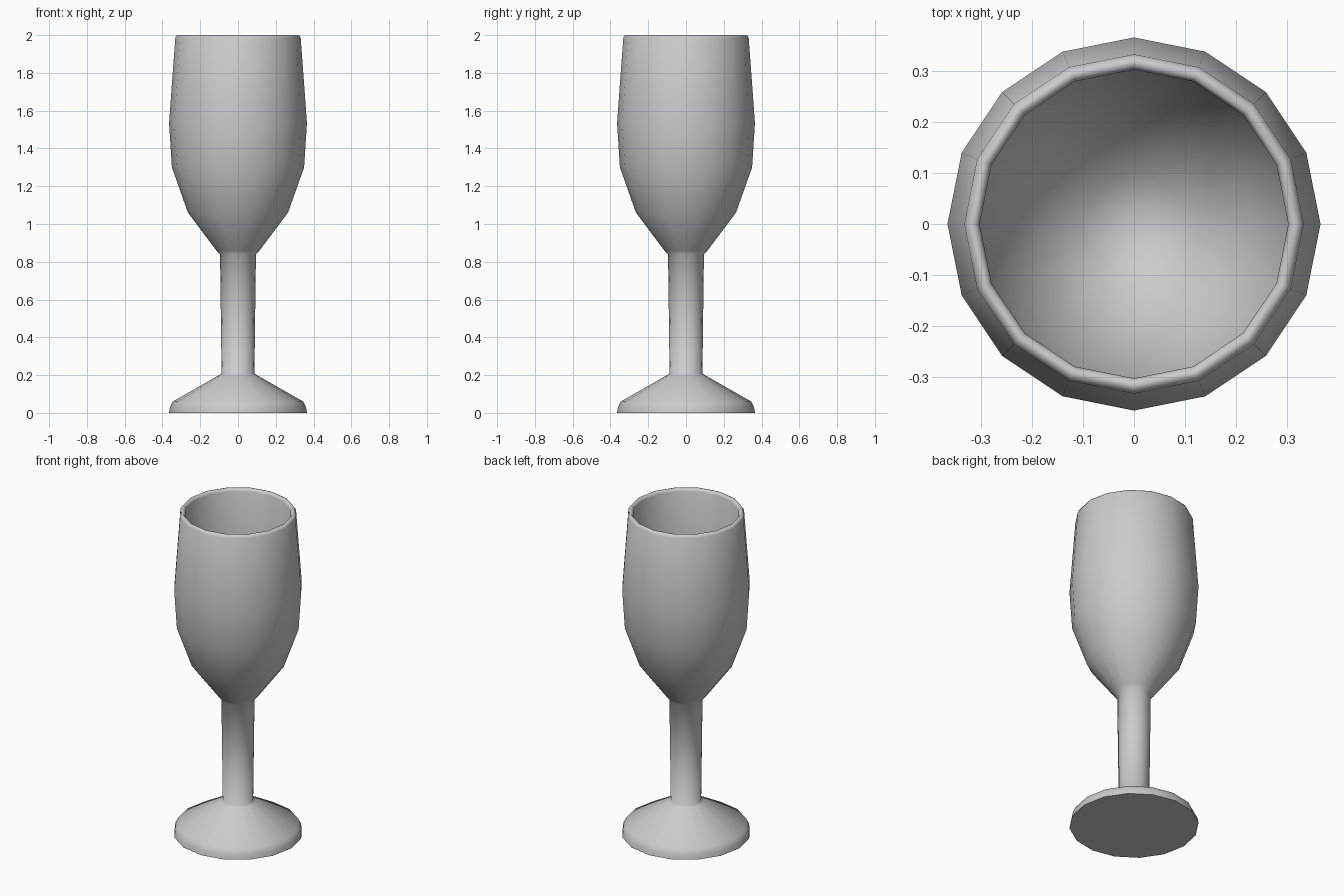
import bpy, bmesh, math

if "Cube" in bpy.data.objects:
    bpy.data.objects.remove(bpy.data.objects["Cube"])

SIDES = 16

def lathe(name, profile):
    """Revolve (radius, z) points about z; a zero radius becomes a single pole."""
    bm = bmesh.new()
    rings = []
    for r, z in profile:
        if r == 0:
            rings.append([bm.verts.new((0, 0, z))] * SIDES)
        else:
            angles = [2 * math.pi * i / SIDES for i in range(SIDES)]
            rings.append([bm.verts.new((r * math.cos(a), r * math.sin(a), z)) for a in angles])
    for a, b in zip(rings, rings[1:]):
        for i in range(SIDES):
            j = (i + 1) % SIDES
            corners = list(dict.fromkeys((a[i], a[j], b[j], b[i])))
            bm.faces.new(corners)
    bmesh.ops.recalc_face_normals(bm, faces=bm.faces)
    mesh = bpy.data.meshes.new(name)
    bm.to_mesh(mesh)
    bm.free()
    obj = bpy.data.objects.new(name, mesh)
    bpy.context.collection.objects.link(obj)
    bpy.context.view_layer.objects.active = obj
    obj.select_set(True)
    bpy.ops.object.shade_smooth_by_angle(angle=math.radians(65))
    obj.select_set(False)
    return obj

# One continuous skin: foot, stem, outer bowl, rim, inner bowl
foot = [(0, 0), (0.365, 0), (0.36, 0.03), (0.345, 0.06), (0.10, 0.2)]
stem = [(0.087, 0.21), (0.095, 0.84)]
outer_bowl = [(0.115, 0.86), (0.265, 1.06), (0.35, 1.30), (0.365, 1.535)]
rim = [(0.332, 1.985), (0.323, 2.0), (0.31, 2.0), (0.302, 1.985)]
inner_bowl = [(0.333, 1.535), (0.32, 1.31), (0.24, 1.08), (0.10, 0.90), (0, 0.88)]
lathe("goblet", foot + stem + outer_bowl + rim + inner_bowl)
